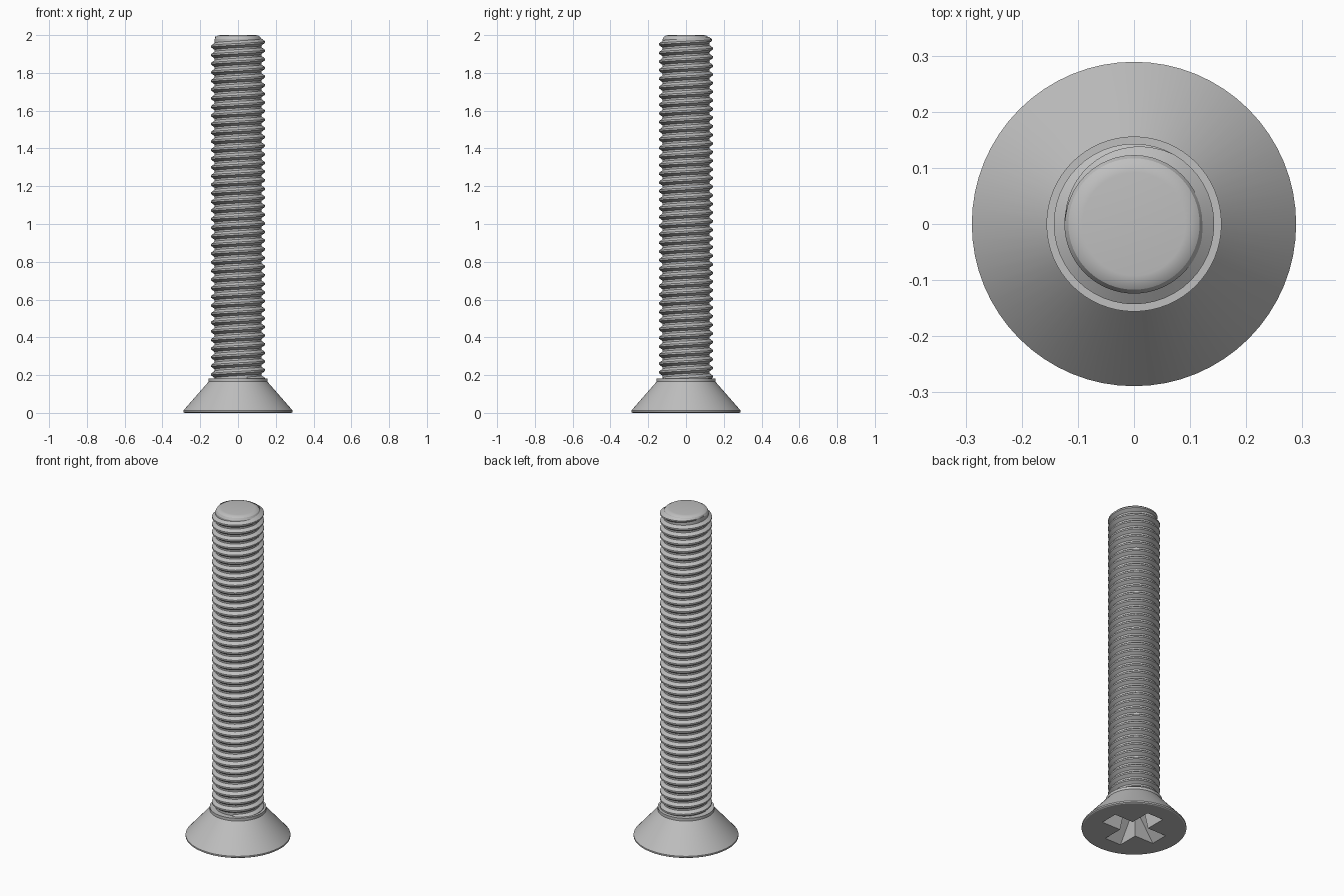
import bpy, bmesh, math

if "Cube" in bpy.data.objects:
    bpy.data.objects.remove(bpy.data.objects["Cube"], do_unlink=True)

# One plain grey metal
STEEL = (0.52, 0.52, 0.52, 1.0)
steel = bpy.data.materials.new("grey_steel")
steel.use_nodes = True
steel.diffuse_color = STEEL
steel.node_tree.nodes["Principled BSDF"].inputs["Base Color"].default_value = STEEL

CORE, CREST = 0.124, 0.143
PITCH = 0.0457


def finish(bm, name, smooth=True):
    bmesh.ops.recalc_face_normals(bm, faces=bm.faces)
    mesh = bpy.data.meshes.new(name)
    bm.to_mesh(mesh)
    bm.free()
    obj = bpy.data.objects.new(name, mesh)
    bpy.context.collection.objects.link(obj)
    mesh.materials.append(steel)
    if smooth:
        smooth_by_angle(obj)
    return obj


def smooth_by_angle(obj):
    bpy.ops.object.select_all(action='DESELECT')
    obj.select_set(True)
    bpy.context.view_layer.objects.active = obj
    bpy.ops.object.shade_smooth_by_angle(angle=math.radians(25))


def lathe(name, profile, sides=64):
    """Closed solid of revolution from (radius, z) points, capped at both ends."""
    bm = bmesh.new()
    rings = []
    for r, z in profile:
        rings.append([bm.verts.new((r * math.cos(math.tau * i / sides),
                                    r * math.sin(math.tau * i / sides), z))
                      for i in range(sides)])
    for a, b in zip(rings, rings[1:]):
        for i in range(sides):
            j = (i + 1) % sides
            bm.faces.new((a[i], a[j], b[j], b[i]))
    bm.faces.new(rings[0])
    bm.faces.new(rings[-1])
    return finish(bm, name)


# Countersunk head with thin rim and small collar
head = lathe("countersunk_head", [(0.283, 0), (0.289, 0.004), (0.289, 0.013),
                                  (0.156, 0.165), (0.156, 0.182)])

# Core rod with rounded tip
lathe("shank_core", [(CORE, 0.17), (CORE, 1.979), (0.117, 1.991),
                     (0.106, 1.998), (0.092, 2.0)])

# Cross recess: two tapered blades cut out of the underside of the head
bm = bmesh.new()
for long_x in (True, False):
    blade = bmesh.ops.create_cube(bm, size=2)["verts"]
    for v in blade:
        deep = v.co.z > 0
        length, width = (0.06, 0.036) if deep else (0.19, 0.056)
        x, y = (length, width) if long_x else (width, length)
        v.co = (v.co.x * x, v.co.y * y, 0.14 if deep else -0.01)
cutter = finish(bm, "recess_cutter", smooth=False)
cut = head.modifiers.new("cross_recess", 'BOOLEAN')
cut.object = cutter
cut.operation = 'DIFFERENCE'
cut.solver = 'EXACT'
cut.use_self = True
bpy.context.view_layer.objects.active = head
bpy.ops.object.modifier_apply(modifier=cut.name)
bpy.data.objects.remove(cutter, do_unlink=True)
smooth_by_angle(head)

# Right-handed helical thread, running out into the core near the tip
STEPS = 48
top_angle, top_z = math.pi, 1.963 + PITCH / 2
turns = 40
runout = STEPS // 3
total = turns * STEPS
bm = bmesh.new()
sections = []
for k in range(total + 1):
    angle = top_angle - math.tau * k / STEPS
    z = top_z - PITCH * k / STEPS
    if z < 0.172:
        break
    fade = min(1.0, k / runout)
    crest = CORE - 0.002 + (CREST - CORE + 0.002) * fade
    spread = 0.3 + 0.7 * fade
    section = [(CORE - 0.002, -0.0195), (crest, -0.0045),
               (crest, 0.0045), (CORE - 0.002, 0.0195)]
    sections.append([bm.verts.new((r * math.cos(angle), r * math.sin(angle),
                                   z + dz * spread)) for r, dz in section])
for a, b in zip(sections, sections[1:]):
    for i in range(4):
        j = (i + 1) % 4
        bm.faces.new((a[i], a[j], b[j], b[i]))
bm.faces.new(sections[0])
bm.faces.new(sections[-1])
finish(bm, "screw_thread")
